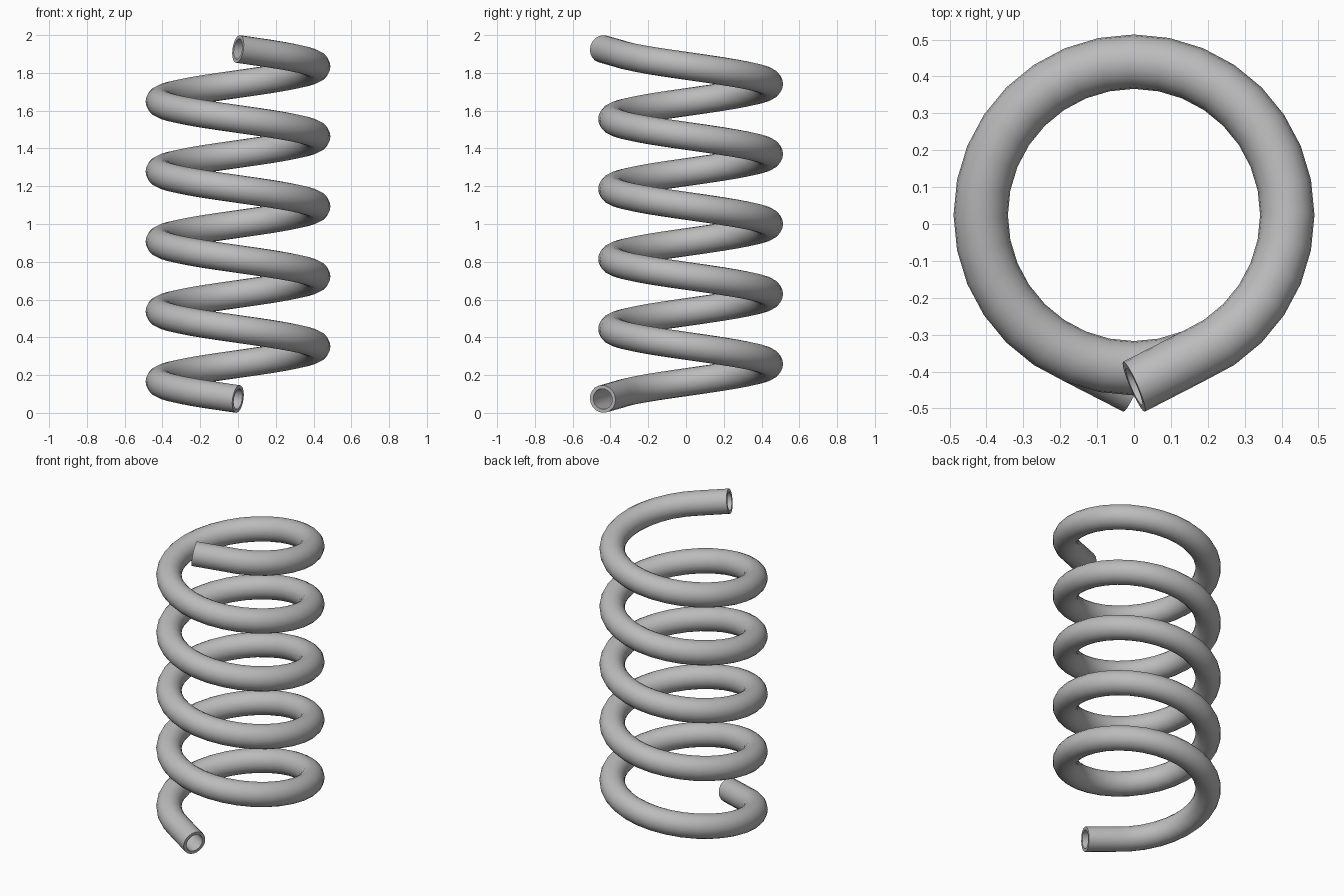
import bpy, bmesh, math
from mathutils import Vector

cube = bpy.data.objects.get("Cube")
if cube:
    bpy.data.objects.remove(cube)

TURNS, STEPS, SIDES = 5, 32, 20
COIL_R, TUBE_R, WALL = 0.4155, 0.0737, 0.019
CENTRE_Y, Z_LOW, Z_HIGH = 0.0245, 0.0735, 1.9265
TIP_Y, TIP_ANGLE = -0.441, math.radians(23.5)

# Material
grey = bpy.data.materials.new("spring grey")
grey.use_nodes = True
colour = (0.5, 0.5, 0.5, 1)
grey.diffuse_color = colour
grey.node_tree.nodes["Principled BSDF"].inputs["Base Color"].default_value = colour

# Helix path, with both ends leaving the circle along a straight tangent
last = TURNS * STEPS
path = []
for i in [0, *range(2, last - 1), last]:
    a = math.tau * i / STEPS
    z = Z_LOW + (Z_HIGH - Z_LOW) * i / last
    if i in (0, last):
        path.append((Vector((0, TIP_Y, z)), TIP_ANGLE if i == 0 else -TIP_ANGLE))
    else:
        path.append((Vector((-COIL_R * math.sin(a), CENTRE_Y - COIL_R * math.cos(a), z)), a))
rise = (Z_HIGH - Z_LOW) / (math.tau * TURNS * COIL_R)

bm = bmesh.new()


def tube(radius):
    """Sweep a circle along the path and return its rings."""
    rings = []
    for p, a in path:
        tangent = Vector((-math.cos(a), math.sin(a), rise)).normalized()
        side = tangent.cross(Vector((0, 0, 1))).normalized()
        up = side.cross(tangent)
        ring = []
        for k in range(SIDES):
            b = math.tau * k / SIDES
            ring.append(bm.verts.new(p + radius * (side * math.cos(b) + up * math.sin(b))))
        rings.append(ring)
    for r, s in zip(rings, rings[1:]):
        bridge(r, s)
    return rings


def bridge(r, s):
    for k in range(SIDES):
        n = (k + 1) % SIDES
        bm.faces.new((r[k], r[n], s[n], s[k]))


# Hollow tube: outer skin, inner skin and the two flat end rims
outer = tube(TUBE_R)
inner = tube(TUBE_R - WALL)
for end in (0, -1):
    bridge(outer[end], inner[end])
bmesh.ops.recalc_face_normals(bm, faces=bm.faces)

mesh = bpy.data.meshes.new("coil_spring")
bm.to_mesh(mesh)
bm.free()
mesh.materials.append(grey)
spring = bpy.data.objects.new("coil_spring", mesh)
bpy.context.collection.objects.link(spring)

# Smooth tube, sharp rims
bpy.ops.object.select_all(action="DESELECT")
spring.select_set(True)
bpy.context.view_layer.objects.active = spring
bpy.ops.object.shade_smooth_by_angle(angle=math.radians(40))
